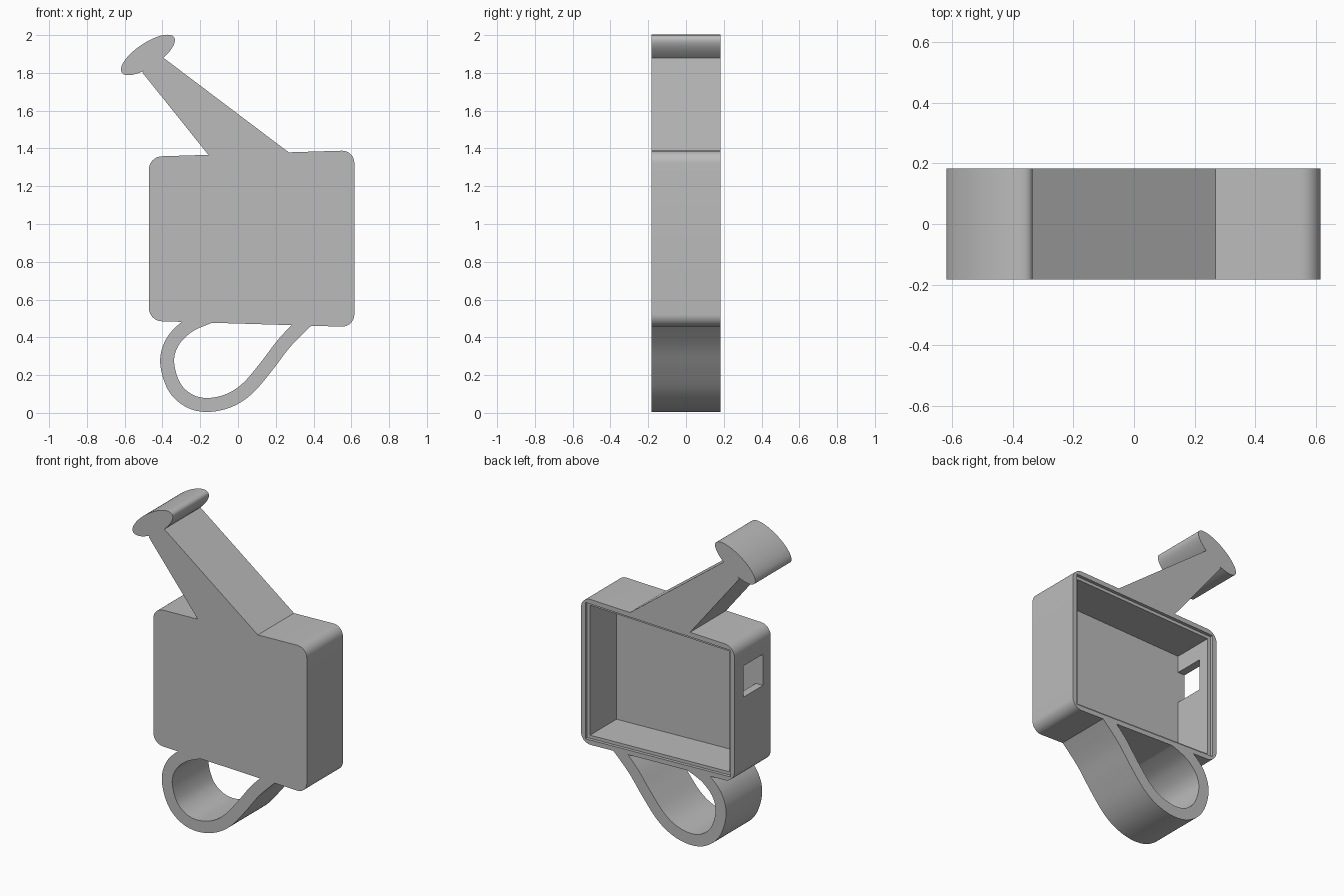
import bpy, bmesh, math
from mathutils import Vector

if "Cube" in bpy.data.objects:
    bpy.data.objects.remove(bpy.data.objects["Cube"])

HALF = 0.183          # half depth of every part
FLOOR = -0.105        # depth of the tray floor

grey = bpy.data.materials.new("plain grey")
grey.use_nodes = True
grey.diffuse_color = (0.5, 0.5, 0.5, 1)
grey.node_tree.nodes["Principled BSDF"].inputs["Base Color"].default_value = (0.5, 0.5, 0.5, 1)


def finish(name, bm):
    bmesh.ops.recalc_face_normals(bm, faces=bm.faces)
    mesh = bpy.data.meshes.new(name)
    bm.to_mesh(mesh)
    bm.free()
    mesh.materials.append(grey)
    ob = bpy.data.objects.new(name, mesh)
    bpy.context.collection.objects.link(ob)
    return ob


def thicken(bm, y0, y1):
    """Extrude the flat faces lying at y0 back to y1."""
    out = bmesh.ops.extrude_face_region(bm, geom=bm.faces[:], use_keep_orig=True)
    verts = [v for v in out["geom"] if isinstance(v, bmesh.types.BMVert)]
    bmesh.ops.translate(bm, verts=verts, vec=(0, y1 - y0, 0))


def prism(name, outline, y0=-HALF, y1=HALF, corner=0):
    bm = bmesh.new()
    bm.faces.new([bm.verts.new((x, y0, z)) for x, z in outline])
    thicken(bm, y0, y1)
    if corner:
        edges = [e for e in bm.edges if abs(e.verts[0].co.y - e.verts[1].co.y) > 0.1]
        bmesh.ops.bevel(bm, geom=edges, offset=corner, segments=10,
                        profile=0.5, affect='EDGES')
    return finish(name, bm)


def ellipse(cx, cz, a, b, tilt, n=64):
    c, s = math.cos(tilt), math.sin(tilt)
    pts = []
    for i in range(n):
        u, v = a * math.cos(math.tau * i / n), b * math.sin(math.tau * i / n)
        pts.append((cx + u * c - v * s, cz + u * s + v * c))
    return pts


def bottom(x):
    return 0.473 - 0.030 * x


def top(x):
    return 1.371 + 0.031 * x


def tank_outline(inset):
    l, r = -0.472 + inset, 0.616 - inset
    return [(l, bottom(l) + inset), (r, bottom(r) + inset),
            (r, top(r) - inset), (l, top(l) - inset)]


def cut(ob, cutter):
    cutter.hide_render = True
    mod = ob.modifiers.new("cut", 'BOOLEAN')
    mod.operation = 'DIFFERENCE'
    mod.solver = 'EXACT'
    mod.object = cutter
    bpy.context.view_layer.objects.active = ob
    bpy.ops.object.modifier_apply(modifier=mod.name)
    bpy.data.objects.remove(cutter)


# Tank: open at the back, with a stepped rim for a lid
tank = prism("tank", tank_outline(0), corner=0.068)
cut(tank, prism("tray_cutter", tank_outline(0.05), FLOOR, 0.3))
cut(tank, prism("lid_cutter", tank_outline(0.03), HALF - 0.02, 0.3))

# Square and round openings through the side wall
cut(tank, prism("port_cutter", [(-0.6, 1.0), (-0.4, 1.0), (-0.4, 1.2), (-0.6, 1.2)],
                FLOOR, 0.09))
bm = bmesh.new()
bmesh.ops.create_cone(bm, cap_ends=True, segments=48, radius1=0.085, radius2=0.085, depth=0.2)
for v in bm.verts:
    v.co = Vector((v.co.z - 0.5, v.co.y, v.co.x + 0.7))
cut(tank, finish("round_cutter", bm))

# Spout and its oval head
spout = prism("spout", [(-0.14, 1.345), (0.285, 1.367), (-0.395, 1.88),
                        (-0.45, 1.88), (-0.505, 1.80)])
head = prism("spout_head", ellipse(-0.477, 1.895, 0.167, 0.063, math.radians(34)))

# Handle: a ribbon along a smooth centre line, trimmed inside the tank wall
path = [Vector(p) for p in (
    (-0.05, 0.54), (-0.175, 0.502), (-0.275, 0.452), (-0.35, 0.37), (-0.375, 0.265),
    (-0.337, 0.138), (-0.258, 0.064), (-0.159, 0.042), (-0.045, 0.067),
    (0.053, 0.132), (0.153, 0.249), (0.243, 0.367), (0.335, 0.462), (0.42, 0.54))]
ends = [path[0] * 2 - path[1]] + path + [path[-1] * 2 - path[-2]]
line = []
for p0, p1, p2, p3 in zip(ends, ends[1:], ends[2:], ends[3:]):
    for i in range(8):
        t = i / 8
        line.append(0.5 * (2 * p1 + (p2 - p0) * t + (2 * p0 - 5 * p1 + 4 * p2 - p3) * t * t
                           + (3 * p1 - p0 - 3 * p2 + p3) * t ** 3))
line.append(path[-1])

bm = bmesh.new()
rows = []
for i, p in enumerate(line):
    d = (line[min(i + 1, len(line) - 1)] - line[max(i - 1, 0)]).normalized()
    n = Vector((-d.y, d.x)) * 0.037
    rows.append([bm.verts.new((q.x, -HALF, q.y)) for q in (p + n, p - n)])
for (a, b), (c, d) in zip(rows, rows[1:]):
    bm.faces.new((a, b, d, c))
bmesh.ops.bisect_plane(bm, geom=bm.verts[:] + bm.edges[:] + bm.faces[:],
                       plane_co=(0, 0, bottom(0) + 0.015), plane_no=(0.03, 0, 1),
                       clear_outer=True)
thicken(bm, -HALF, HALF)
handle = finish("handle", bm)

# Smooth the rounded surfaces, keep the corners sharp
bpy.ops.object.select_all(action='DESELECT')
for ob in (tank, spout, head, handle):
    ob.select_set(True)
bpy.context.view_layer.objects.active = tank
bpy.ops.object.shade_smooth_by_angle(angle=math.radians(30))
